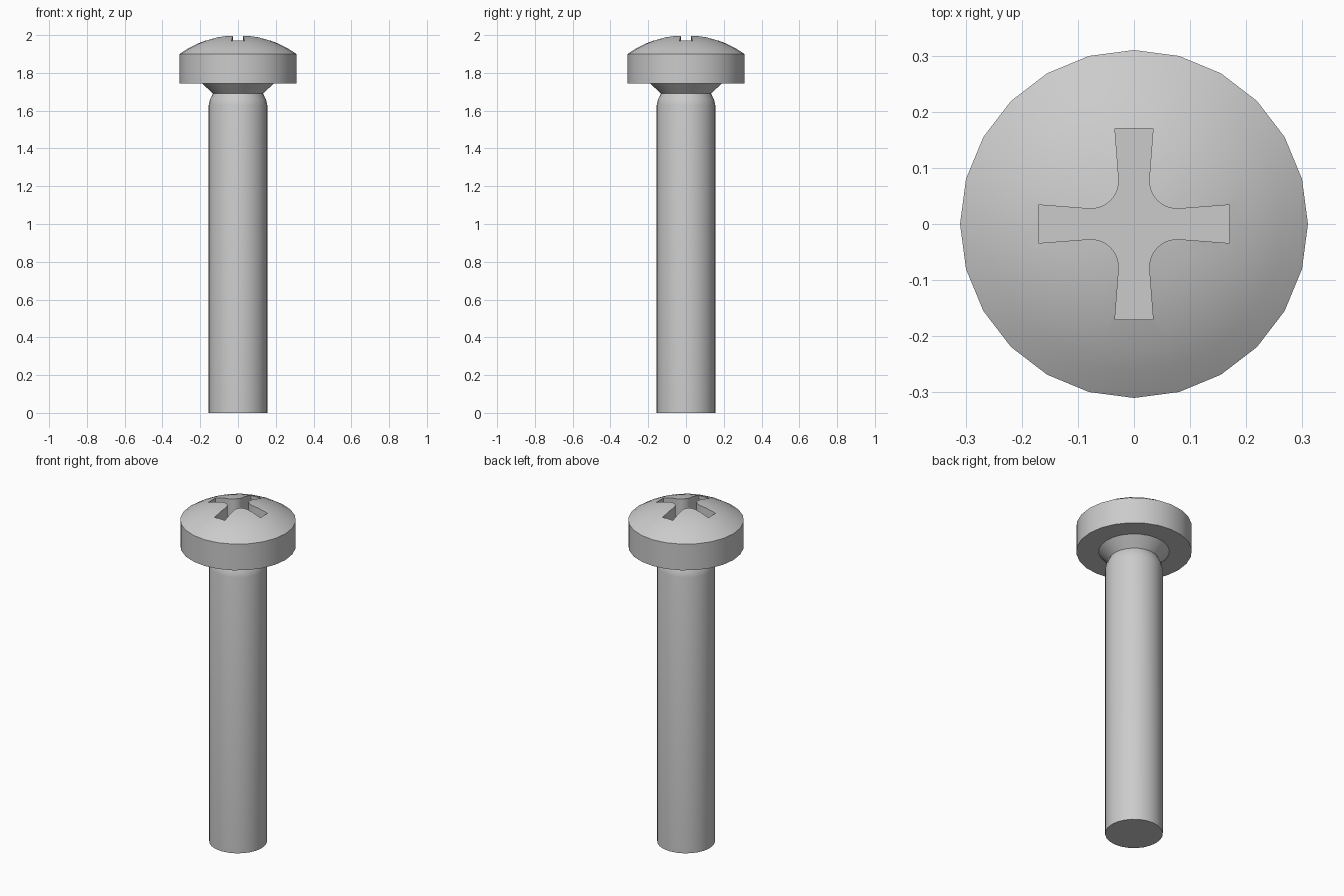
import bpy, bmesh, math
from mathutils import Vector, Matrix

if "Cube" in bpy.data.objects:
    bpy.data.objects.remove(bpy.data.objects["Cube"])

SIDES = 24


def make_object(name, bm):
    bmesh.ops.recalc_face_normals(bm, faces=bm.faces[:])
    mesh = bpy.data.meshes.new(name)
    bm.to_mesh(mesh)
    bm.free()
    obj = bpy.data.objects.new(name, mesh)
    bpy.context.collection.objects.link(obj)
    return obj


def lathe(name, profile):
    """Revolve an (r, z) profile that starts and ends off the axis, with flat or pointed caps."""
    bm = bmesh.new()
    rings = []
    for r, z in profile:
        rings.append([bm.verts.new((r * math.cos(2 * math.pi * i / SIDES),
                                    r * math.sin(2 * math.pi * i / SIDES), z))
                      for i in range(SIDES)])
    for a, b in zip(rings, rings[1:]):
        for i in range(SIDES):
            j = (i + 1) % SIDES
            bm.faces.new((a[i], a[j], b[j], b[i]))
    bm.faces.new(rings[0][::-1])
    bm.faces.new(rings[-1])
    return make_object(name, bm)


# Shank, waisted neck, flared collar and cylindrical head rim
profile = [(0.155, 0), (0.155, 1.63), (0.148, 1.66), (0.133, 1.69),
           (0.19, 1.745), (0.31, 1.745), (0.31, 1.9)]

# Domed top as a shallow circular arc
dome_r = (0.31 ** 2 + 0.1 ** 2) / 0.2
half = math.asin(0.31 / dome_r)
for k in range(5, 0, -1):
    a = half * k / 6
    profile.append((dome_r * math.sin(a), 2.0 - dome_r * (1 - math.cos(a))))
profile.append((0.01, 2.0))
screw = lathe("screw", profile)

# Cross recess cutter: flared arms joined by rounded inner corners
outline = []
quarter = [Vector((0.17, -0.034)), Vector((0.17, 0.034))]
for k in range(9):
    a = math.radians(-86 - 98 * k / 8)
    quarter.append(Vector((0.077 + 0.05 * math.cos(a), 0.077 + 0.05 * math.sin(a))))
for q in range(4):
    turn = Matrix.Rotation(q * math.pi / 2, 2)
    outline += [turn @ p for p in quarter]

bm = bmesh.new()
base = bm.faces.new([bm.verts.new((p.x, p.y, 1.86)) for p in outline])
top = bmesh.ops.extrude_face_region(bm, geom=[base])["geom"]
bmesh.ops.translate(bm, vec=(0, 0, 0.25),
                    verts=[v for v in top if isinstance(v, bmesh.types.BMVert)])
cutter = make_object("recess_cutter", bm)
cutter.hide_render = True

# Cut the recess into the head
cut = screw.modifiers.new("cross_recess", 'BOOLEAN')
cut.operation = 'DIFFERENCE'
cut.solver = 'EXACT'
cut.object = cutter
bpy.context.view_layer.objects.active = screw
screw.select_set(True)
bpy.ops.object.modifier_apply(modifier=cut.name)
bpy.data.objects.remove(cutter)

# Plain steel colour and smooth sides with crisp rims
steel = bpy.data.materials.new("steel grey")
steel.diffuse_color = (0.6, 0.6, 0.6, 1)
steel.use_nodes = True
steel.node_tree.nodes["Principled BSDF"].inputs["Base Color"].default_value = steel.diffuse_color
screw.data.materials.clear()
screw.data.materials.append(steel)
bpy.ops.object.shade_smooth_by_angle(angle=math.radians(30))
